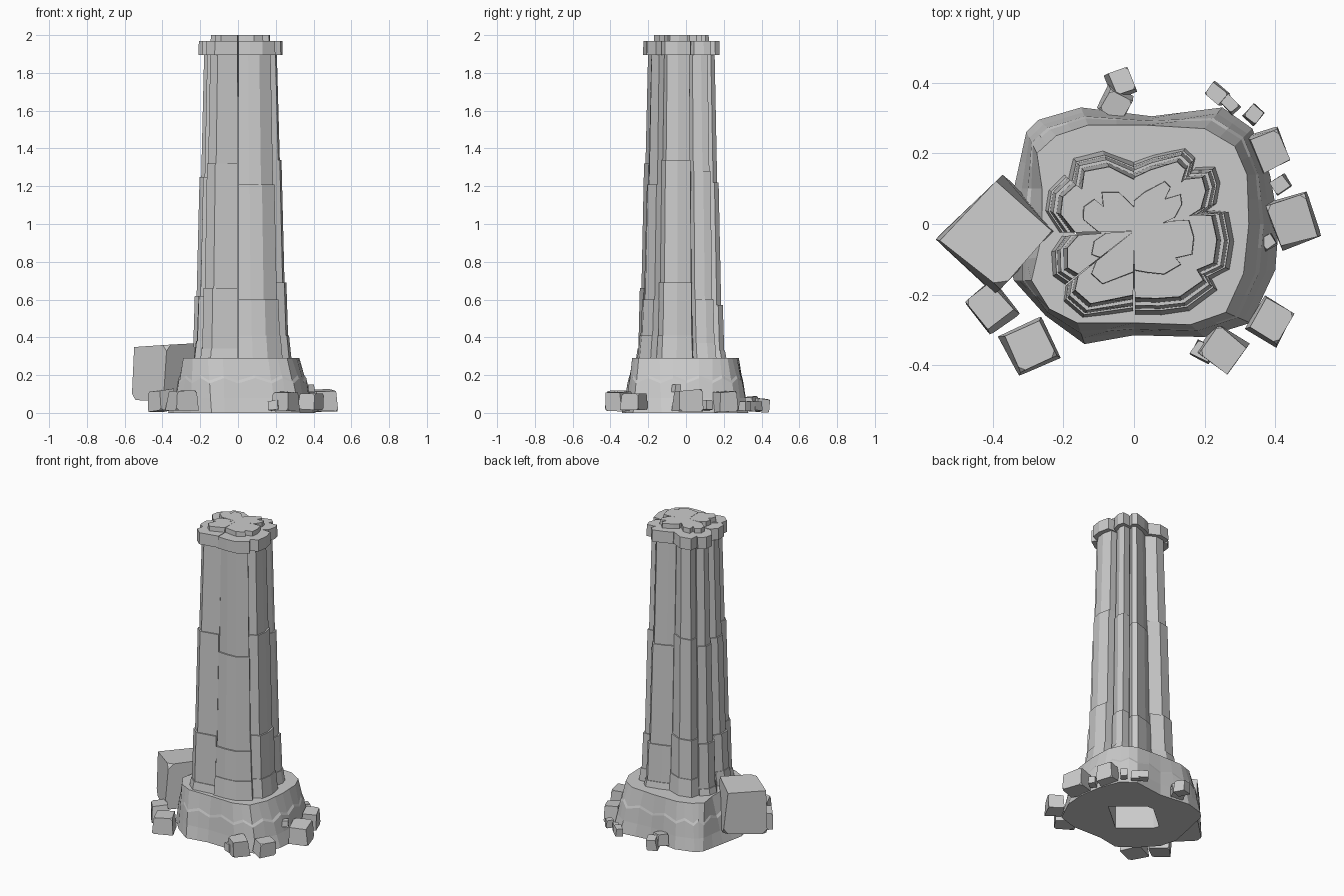
import bpy, bmesh, math, random
from mathutils import Vector, Matrix, Euler

if "Cube" in bpy.data.objects:
    bpy.data.objects.remove(bpy.data.objects["Cube"])

random.seed(4)
C = Vector((0.0, -0.02))          # shaft axis


def finish(bm, name):
    bmesh.ops.recalc_face_normals(bm, faces=bm.faces)
    me = bpy.data.meshes.new(name)
    bm.to_mesh(me)
    bm.free()
    ob = bpy.data.objects.new(name, me)
    bpy.context.collection.objects.link(ob)
    return ob


def inset(p, off):
    d = Vector(p) - C
    return C + d.normalized() * (d.length - off)


def wedge(bm, arc, z0, off0, z1, off1):
    """Pie-shaped block from the axis out to an arc, shrinking with height."""
    rings = []
    for z, off in ((z0, off0), (z1, off1)):
        pts = [C] + [inset(p, off) for p in arc]
        rings.append([bm.verts.new((p.x, p.y, z)) for p in pts])
    a, b = rings
    bm.faces.new(a)
    bm.faces.new(b)
    for i in range(len(a)):
        j = (i + 1) % len(a)
        bm.faces.new((a[i], a[j], b[j], b[i]))


# Lobed staves: outline at the foot, then the heights of three ledges
staves = [
    ([(0, .185), (.06, .205), (.15, .222), (.18, .195), (.17, .15)], (.33, .57, 1.22)),
    ([(.18, .165), (.235, .165), (.25, .12), (.24, .06), (.20, .03)], (.37, .60, 1.28)),
    ([(.22, .04), (.272, .035), (.288, -.05), (.275, -.13), (.22, -.16)], (.41, .69, 1.34)),
    ([(.225, -.16), (.24, -.19), (.16, -.25), (.08, -.262), (.003, -.262)], (.41, .60, 1.21)),
    ([(-.003, -.255), (-.15, -.272), (-.205, -.225), (-.2, -.18)], (.34, .66, 1.32)),
    ([(-.2, -.175), (-.235, -.15), (-.24, -.08), (-.21, -.035)], (.38, .62, 1.25)),
    ([(-.22, -.025), (-.26, .04), (-.25, .10), (-.205, .145)], (.33, .62, 1.25)),
    ([(-.19, .13), (-.175, .19), (-.09, .212), (0, .18)], (.40, .65, 1.30)),
]
tiers = [(0, .018), (.023, .032), (.042, .058), (.067, .083)]
cap = bmesh.new()
top = bmesh.new()
for n, (arc, steps) in enumerate(staves):
    bm = bmesh.new()
    zs = (.24,) + steps + (1.91,)
    for k, (o0, o1) in enumerate(tiers):
        wedge(bm, arc, zs[k], o0, zs[k + 1], o1)
    finish(bm, f"stave_{n + 1}")
    wedge(cap, arc, 1.895, .052, 1.97, .054)
    wedge(top, arc, 1.965, .118 + .012 * (n % 2), 2.0, .12 + .012 * (n % 2))
finish(cap, "cap_slab")
finish(top, "top_slab")

# Core closing the grooves between staves
bm = bmesh.new()
bmesh.ops.create_cone(bm, cap_ends=True, segments=16, radius1=.165, radius2=.095,
                      depth=1.72, matrix=Matrix.Translation((C.x, C.y, 1.11)))
finish(bm, "shaft_core")

# Flared rocky base with jagged ledge and a diamond hollow underneath
low = [(.41, 0), (.385, .14), (.335, .27), (.25, .33), (.05, .305), (-.15, .33),
       (-.27, .295), (-.305, .26), (-.34, .1), (-.37, -.05), (-.34, -.16), (-.25, -.26),
       (-.14, -.34), (0, -.315), (.2, -.32), (.33, -.28), (.4, -.13)]
high = [(.325, 0), (.32, .14), (.285, .22), (.2, .27), (.03, .28), (-.13, .28),
        (-.22, .25), (-.275, .2), (-.26, .1), (-.26, -.03), (-.29, -.16), (-.24, -.24),
        (-.16, -.28), (0, -.28), (.16, -.285), (.26, -.25), (.31, -.14)]


def with_midpoints(pts):
    out = []
    for i, p in enumerate(pts):
        a, b = Vector(p), Vector(pts[(i + 1) % len(pts)])
        out += [a, (a + b) / 2]
    return out


low, high = with_midpoints(low), with_midpoints(high)
N = len(low)
bm = bmesh.new()
rings = []
for z, t, jag in ((0, 0, 0), (.08, .28, .0), (.17, .5, .014), (.185, .62, .014), (.29, 1, 0)):
    rings.append([bm.verts.new((*low[i].lerp(high[i], t), z + jag * (1 if i % 2 else -1)))
                  for i in range(N)])
for z in (.29, 0):
    ring = []
    for p in low:
        a = math.atan2(p.y, p.x)
        r = 1 / (abs(math.cos(a)) / .2 + abs(math.sin(a)) / .17)
        ring.append(bm.verts.new((r * math.cos(a), r * math.sin(a), z)))
    rings.append(ring)
for k in range(len(rings)):
    a, b = rings[k], rings[(k + 1) % len(rings)]
    for i in range(N):
        j = (i + 1) % N
        bm.faces.new((a[i], a[j], b[j], b[i]))
finish(bm, "rocky_base")


def rock(name, loc, size, angle, tilt=6, chip=.12):
    """Chipped, slightly tapered block."""
    bm = bmesh.new()
    bmesh.ops.create_cube(bm, size=1)
    for v in bm.verts:
        if v.co.z > 0:
            v.co.xy *= .88
        v.co += Vector([random.uniform(-.05, .05) for _ in range(3)])
    bm.verts.ensure_lookup_table()
    corners = random.sample(list(bm.verts), 4)
    bmesh.ops.bevel(bm, geom=corners, offset=chip, segments=1, affect='VERTICES')
    rot = Euler([math.radians(a) for a in (random.uniform(-tilt, tilt),
                                           random.uniform(-tilt, tilt), angle)])
    bm.transform(Matrix.LocRotScale(Vector(loc), rot, Vector(size)))
    finish(bm, name)


# Large boulder leaning on the left side
rock("boulder", (-.385, -.03, .215), (.23, .25, .28), -43, 5)

# Small rubble: x, y, z, width, depth, height, angle
rubble = [
    (-.035, .40, .04, .07, .075, .07, 22), (-.052, .34, .05, .08, .075, .07, -28),
    (.235, .37, .035, .06, .045, .05, -40), (.272, .34, .035, .05, .035, .05, -45),
    (.34, .31, .035, .05, .045, .05, 50), (.382, .21, .06, .095, .11, .10, 22),
    (.415, .112, .04, .05, .045, .05, 35), (.45, .01, .065, .12, .14, .11, 20),
    (.38, -.05, .13, .04, .04, .04, 30), (.385, -.275, .06, .10, .11, .09, -30),
    (.25, -.355, .06, .11, .11, .10, -35), (.195, -.36, .04, .06, .05, .05, -30),
    (-.405, -.235, .065, .12, .10, .11, -50), (-.295, -.35, .065, .125, .13, .10, 25),
]
for n, (x, y, z, w, d, h, a) in enumerate(rubble):
    rock(f"rubble_{n + 1}", (x, y, z), (w, d, h), a)
